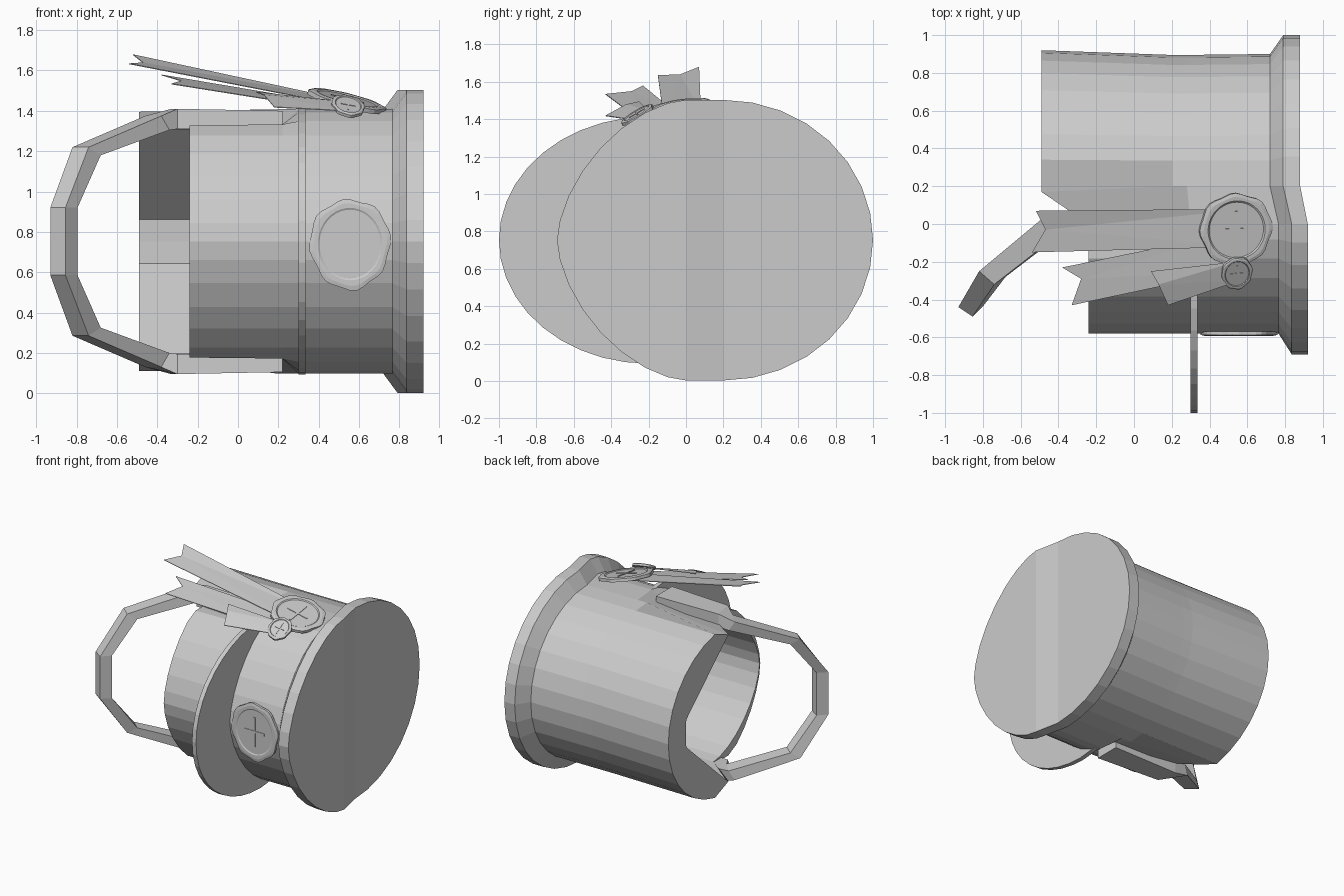
import bpy, bmesh, math
from mathutils import Vector

if "Cube" in bpy.data.objects:
    bpy.data.objects.remove(bpy.data.objects["Cube"])

ZC = 0.753


def make(name, verts, faces):
    me = bpy.data.meshes.new(name)
    me.from_pydata([tuple(v) for v in verts], [], faces)
    bm = bmesh.new()
    bm.from_mesh(me)
    bmesh.ops.recalc_face_normals(bm, faces=bm.faces)
    bm.to_mesh(me)
    bm.free()
    ob = bpy.data.objects.new(name, me)
    bpy.context.collection.objects.link(ob)
    return ob


def loft(name, rings):
    n = len(rings[0])
    verts = [v for r in rings for v in r]
    faces = []
    for k in range(len(rings) - 1):
        for i in range(n):
            j = (i + 1) % n
            faces.append((k * n + i, k * n + j, (k + 1) * n + j, (k + 1) * n + i))
    for base in (0, (len(rings) - 1) * n):
        if n == 34:      # creased oval lid: back half, strip, front half
            faces.append(tuple(base + i for i in range(17)))
            faces.append((base + 16, base + 17, base + 33, base))
            faces.append(tuple(base + i for i in range(17, 34)))
        else:
            faces.append(tuple(base + i for i in range(n)))
    return make(name, verts, faces)


def spow(v, p=1.2):
    return math.copysign(abs(v) ** p, v)


def clamp(v, m):
    return max(-m, min(m, v))


def oval(xf, xb, ry_f, ry_b, rz, lining=False, flat=9, notch=False):
    """Round back half centred on y=0.2, slightly pointed front half on y=0."""
    pts = []
    for i in range(17):
        t = math.pi / 2 - math.pi * i / 16
        dz = rz * math.sin(t)
        y = 0.2 + ry_b * math.cos(t)
        if lining:
            y = 0.7 if abs(dz) < 0.105 else 0.2 + 0.5 * (rz - abs(dz)) / (rz - 0.105)
        if notch and i in (0, 16):
            y, dz = 0.17, clamp(dz, flat)
        pts.append((xb, y, ZC + dz))
    for i in range(17):
        t = -math.pi / 2 + math.pi * i / 16
        dz = clamp(rz * spow(math.sin(t)), flat)
        pts.append((xf, -ry_f * spow(max(0, math.cos(t))), ZC + dz))
    return pts


# Crown with flared lid, open lower end and faceted lining
loft("cap_body", [
    oval(0.92, 0.88, 0.69, 0.8, 0.75),
    oval(0.835, 0.79, 0.69, 0.8, 0.75),
    oval(0.765, 0.72, 0.58, 0.7, 0.655),
    oval(0.30, 0.28, 0.58, 0.695, 0.655),
    oval(0.22, 0.20, 0.58, 0.695, 0.655, flat=0.58),
    oval(-0.24, -0.49, 0.58, 0.72, 0.655, flat=0.575, notch=True),
    oval(-0.24, -0.49, 0.57, 0.5, 0.555, True, flat=0.555),
    oval(0.74, 0.70, 0.57, 0.5, 0.555, True, flat=0.555)])

# Peak: crescent plate between front wall and outer ellipse
N = 20
arc = [-math.pi / 2 + math.pi * i / N for i in range(N + 1)]
rows = []
for x in (0.30, 0.335):
    out = [(x, -0.2 - 0.8 * math.cos(t), ZC + 0.66 * math.sin(t)) for t in arc]
    inn = [(x, -0.56 * spow(max(0, math.cos(t))), ZC + 0.64 * spow(math.sin(t))) for t in arc]
    rows.append((out, inn))
loft("peak", [[rows[0][0][i], rows[0][1][i], rows[1][1][i], rows[1][0][i]] for i in range(N + 1)])

# Chin strap: outer edge point, width vector, inward vector; mirrored in z
half = [((0.22, 0.06, 1.40), (0, -0.20, 0), (0, 0, -0.08)),
        ((-0.33, 0.07, 1.41), (0.03, -0.16, 0), (0, 0, -0.10)),
        ((-0.46, 0.05, 1.375), (0.08, -0.09, 0), (0.04, 0.02, -0.07)),
        ((-0.82, -0.25, 1.22), (0.08, -0.07, 0), (0.06, 0.04, -0.04)),
        ((-0.93, -0.44, 0.92), (0.075, -0.05, 0), (0.06, 0.06, 0))]
rings = []
for p, w, d in half:
    p, w, d = Vector(p), Vector(w), Vector(d)
    rings.append([p, p + w, p + w + d, p + d])
rings += [[Vector((v.x, v.y, 2 * ZC - v.z)) for v in r] for r in reversed(rings)]
# the two anchored halves meet only through the hanging loop
loft("chin_strap", rings)


# Wax seals: wavy rim, sunken disc and a simple cross mark
def seal(name, centre, normal, ru, rv, h, phase):
    c, n = Vector(centre), Vector(normal).normalized()
    u = Vector((1, 0, 0))
    u = (u - n * u.dot(n)).normalized()
    v = n.cross(u)

    def ring(s, z, wave):
        res = []
        for i in range(40):
            a = math.tau * i / 40
            k = s * (1 + wave * math.sin(8 * a + phase) + wave * 0.6 * math.sin(3 * a))
            res.append(c + u * (ru * k * math.cos(a)) + v * (rv * k * math.sin(a)) + n * z)
        return res
    loft(name, [ring(0.97, -h, 0.03), ring(0.97, h * 0.6, 0.03), ring(0.88, h, 0.02),
                ring(0.78, h, 0), ring(0.74, h * 0.6, 0)])
    for tag, a, b in (("long", 0.04, 0.5), ("cross", 0.42, 0.04)):
        q = [c + u * (ru * a * s) + v * (rv * b * t) for s, t in ((-1, -1), (1, -1), (1, 1), (-1, 1))]
        loft(name + "_mark_" + tag, [[p + n * (h * 0.4) for p in q], [p + n * (h * 0.9) for p in q]])


seal("front_seal", (0.555, -0.58, 0.74), (0, -1, 0), 0.205, 0.23, 0.012, 0.5)
seal("top_seal", (0.54, -0.03, 1.45), (0.25, -0.14, 1), 0.20, 0.20, 0.014, 1.2)
seal("small_seal", (0.545, -0.26, 1.425), (0.2, -0.5, 0.85), 0.085, 0.098, 0.01, 0)


# Swallow-tailed ribbons: two root corners, tail tip, notch, tail tip
def ribbon(name, pts):
    top = [Vector(p) for p in pts]
    low = [p - Vector((0, 0, 0.004)) for p in top]
    n = len(top)
    faces = [(0, 1, 3), (1, 2, 3), (0, 3, 4)]
    faces += [tuple(i + n for i in f) for f in faces]
    faces += [(i, (i + 1) % n, (i + 1) % n + n, i + n) for i in range(n)]
    make(name, top + low, faces)


ribbon("long_ribbon", [(0.62, -0.12, 1.41), (0.62, 0.08, 1.435), (-0.52, 0.07, 1.68),
                       (-0.47, -0.03, 1.64), (-0.54, -0.15, 1.635)])
ribbon("middle_ribbon", [(0.52, -0.25, 1.40), (0.45, -0.06, 1.44), (-0.38, -0.23, 1.58),
                         (-0.28, -0.29, 1.55), (-0.33, -0.43, 1.535)])
ribbon("short_ribbon", [(0.56, -0.30, 1.40), (0.54, -0.20, 1.445), (0.09, -0.25, 1.495),
                        (0.13, -0.32, 1.48), (0.18, -0.43, 1.42)])
